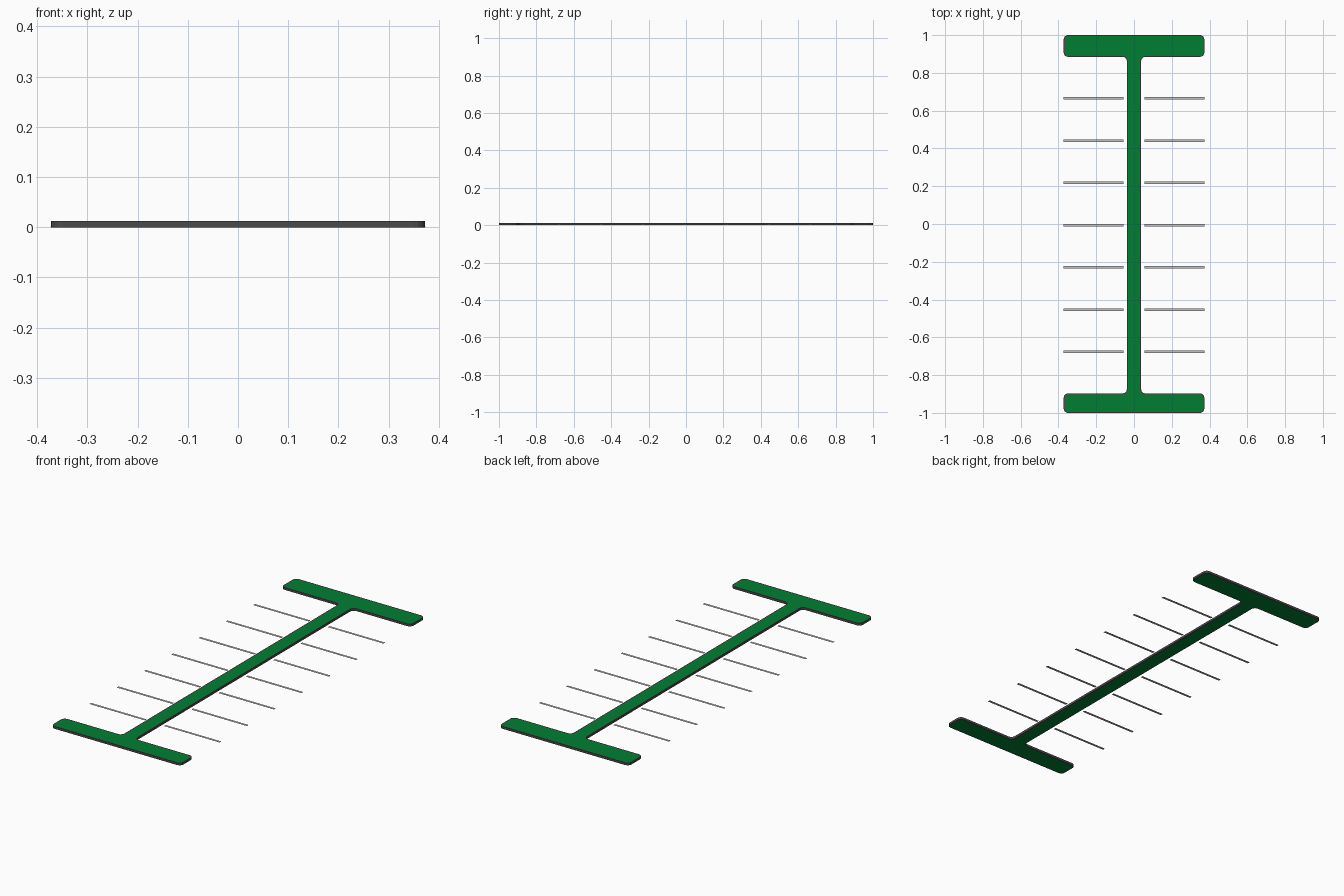
import bpy, bmesh, math

if "Cube" in bpy.data.objects:
    bpy.data.objects.remove(bpy.data.objects["Cube"])

H = 0.012    # plate thickness
RIM = 0.006  # dark outline on the plate faces


def material(name, rgb):
    m = bpy.data.materials.new(name)
    m.diffuse_color = (*rgb, 1)
    m.use_nodes = True
    m.node_tree.nodes["Principled BSDF"].inputs["Base Color"].default_value = m.diffuse_color
    return m


green = material("green", (0.0, 0.212, 0.032))
dark = material("dark grey edge", (0.07, 0.07, 0.07))
grey = material("light grey", (0.55, 0.53, 0.53))


def extrude_outline(name, points, height, mats, rim=0):
    bm = bmesh.new()
    face = bm.faces.new([bm.verts.new((x, y, 0)) for x, y in points])
    ext = bmesh.ops.extrude_face_region(bm, geom=[face], use_keep_orig=True)
    verts = [g for g in ext["geom"] if isinstance(g, bmesh.types.BMVert)]
    bmesh.ops.translate(bm, verts=verts, vec=(0, 0, height))
    bmesh.ops.recalc_face_normals(bm, faces=bm.faces)
    bm.normal_update()
    if rim:
        # coloured face inside a dark rim, dark side walls
        caps = [f for f in bm.faces if abs(f.normal.z) > 0.5]
        for f in bm.faces:
            f.material_index = 0 if f in caps else 1
        ring = bmesh.ops.inset_individual(bm, faces=caps, thickness=rim)
        for f in ring["faces"]:
            f.material_index = 1
    me = bpy.data.meshes.new(name)
    bm.to_mesh(me)
    bm.free()
    for m in mats:
        me.materials.append(m)
    ob = bpy.data.objects.new(name, me)
    bpy.context.collection.objects.link(ob)
    return ob


def rounded(points, radius, steps=4):
    # round every corner of a closed polygon with a right-angle arc
    out = []
    n = len(points)
    for i, (x, y) in enumerate(points):
        a, b = points[i - 1], points[(i + 1) % n]
        la, lb = math.dist(a, (x, y)), math.dist(b, (x, y))
        ua = ((a[0] - x) / la, (a[1] - y) / la)
        ub = ((b[0] - x) / lb, (b[1] - y) / lb)
        for k in range(steps + 1):
            t = k / steps * math.pi / 2
            p, q = radius * (1 - math.sin(t)), radius * (1 - math.cos(t))
            out.append((x + ua[0] * p + ub[0] * q, y + ua[1] * p + ub[1] * q))
    return out


# I-shaped plate: two end bars joined by a narrow web
right = [(0.372, -1), (0.372, -0.897), (0.038, -0.897),
         (0.038, 0.885), (0.372, 0.885), (0.372, 1)]
profile = right + [(-x, y) for x, y in reversed(right)]
extrude_outline("end_bars_and_web", rounded(profile, 0.022), H, [green, dark], RIM)

# Thin marker strips on both sides of the web
for i in range(7):
    y = -0.006 + (i - 3) * 0.2237
    for side, s in (("left", -1), ("right", 1)):
        x0, x1 = sorted((s * 0.055, s * 0.373))
        w = 0.0068
        strip = extrude_outline(f"{side}_marker_{i + 1}",
                                [(x0, y - w), (x1, y - w), (x1, y + w), (x0, y + w)],
                                0.0006, [grey])
        strip.location.z = 0.002
